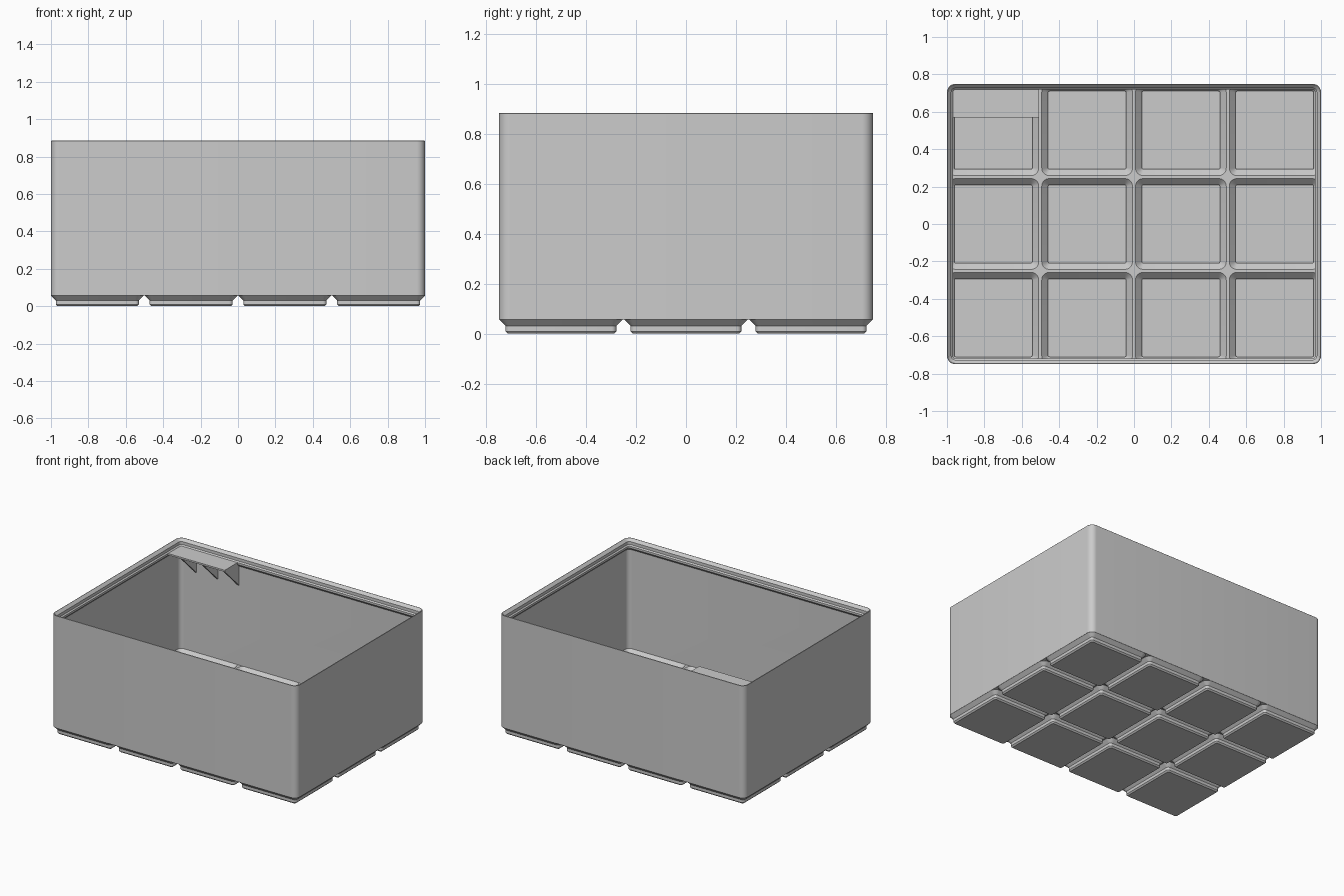
import bpy, bmesh, math

cube = bpy.data.objects.get("Cube")
if cube:
    bpy.data.objects.remove(cube, do_unlink=True)

MM = 2 / 167.5            # one millimetre in scene units
PITCH = 42                # spacing of the feet
COLS, ROWS = 4, 3
SEGS = 8                  # segments per rounded corner

grey = bpy.data.materials.new("light_grey")
grey.use_nodes = True
colour = (0.6, 0.6, 0.6, 1)
grey.diffuse_color = colour
grey.node_tree.nodes["Principled BSDF"].inputs["Base Color"].default_value = colour


def ring(bm, cx, cy, hx, hy, r, z):
    """Rounded rectangle of vertices, in millimetres."""
    verts = []
    for q, (sx, sy) in enumerate([(1, 1), (-1, 1), (-1, -1), (1, -1)]):
        for i in range(SEGS + 1):
            a = math.pi / 2 * (q + i / SEGS)
            x = cx + sx * (hx - r) + r * math.cos(a)
            y = cy + sy * (hy - r) + r * math.sin(a)
            verts.append(bm.verts.new((x * MM, y * MM, z * MM)))
    return verts


def loft(bm, cx, cy, hx, hy, radius, profile):
    """Closed solid through rings given as (inset, height)."""
    rings = [ring(bm, cx, cy, hx - d, hy - d, max(radius - d, 0.6), z)
             for d, z in profile]
    n = len(rings[0])
    for a, b in zip(rings, rings[1:]):
        for i in range(n):
            j = (i + 1) % n
            bm.faces.new((a[i], a[j], b[j], b[i]))
    bm.faces.new(rings[0][::-1])
    bm.faces.new(rings[-1])


def finish(bm, name):
    bmesh.ops.recalc_face_normals(bm, faces=bm.faces)
    mesh = bpy.data.meshes.new(name)
    bm.to_mesh(mesh)
    bm.free()
    mesh.materials.append(grey)
    obj = bpy.data.objects.new(name, mesh)
    bpy.context.collection.objects.link(obj)
    return obj


def grid_of(name, half, radius, profile):
    """One solid per grid cell, joined in a single object."""
    bm = bmesh.new()
    for c in range(COLS):
        for r in range(ROWS):
            loft(bm, (c - (COLS - 1) / 2) * PITCH, (r - (ROWS - 1) / 2) * PITCH,
                 half, half, radius, profile)
    return finish(bm, name)


# Box: outer wall, stacking lip, inner wall
FLOOR = 6.03
bm = bmesh.new()
loft(bm, 0, 0, 83.75, 62.75, 3.75,
     [(0, 4.75), (0, 73.95), (0.15, 74.1), (0.35, 74.1), (1.9, 72.5),
      (1.9, 70.7), (2.6, 70), (2.6, 68.8), (0.95, 67.15), (0.95, FLOOR)])
box = finish(bm, "storage_box")

# Chamfered feet, and the pockets that hollow them
feet = grid_of("feet", 20.75, 3.75,
               [(2.95, 0), (2.15, 0.8), (2.15, 2.6), (0.04, 4.71), (0.3, 5.3)])
pockets = grid_of("pocket_cutter", 20.4, 3.4,
                  [(2.95, 0.9), (2.95, 3.17), (0, 6.12)])

bpy.context.view_layer.objects.active = box
for helper, operation in ((feet, 'UNION'), (pockets, 'DIFFERENCE')):
    helper.hide_render = True
    mod = box.modifiers.new(helper.name, 'BOOLEAN')
    mod.operation = operation
    mod.solver = 'EXACT'
    mod.object = helper
    bpy.ops.object.modifier_apply(modifier=mod.name)
for helper in (feet, pockets):
    bpy.data.objects.remove(helper, do_unlink=True)

bpy.ops.object.select_all(action='DESELECT')
box.select_set(True)
bpy.ops.object.shade_smooth_by_angle(angle=math.radians(30))


def prism(name, x0, x1, outline):
    """Extrude a (y, z) outline along x."""
    bm = bmesh.new()
    face = bm.faces.new([bm.verts.new((x0, y, z)) for y, z in outline])
    out = bmesh.ops.extrude_face_region(bm, geom=[face])
    moved = [v for v in out["geom"] if isinstance(v, bmesh.types.BMVert)]
    bmesh.ops.translate(bm, verts=moved, vec=(x1 - x0, 0, 0))
    return finish(bm, name)


# Label shelf in the back corner with three triangular ribs
TOP, FRONT, BACK, THICK = 70 * MM, 0.57, 0.74, 0.012
END = -0.507
prism("label_shelf", -0.98, END,
      [(FRONT, TOP), (0.73, TOP), (0.73, TOP - THICK), (FRONT, TOP - THICK)])
for i in range(3):
    x = END - i * 0.173
    prism(f"shelf_rib_{i + 1}", x - 0.014, x,
          [(FRONT, TOP - 0.003), (BACK, TOP - 0.003),
           (BACK, TOP - 0.178), (FRONT, TOP - THICK)])
